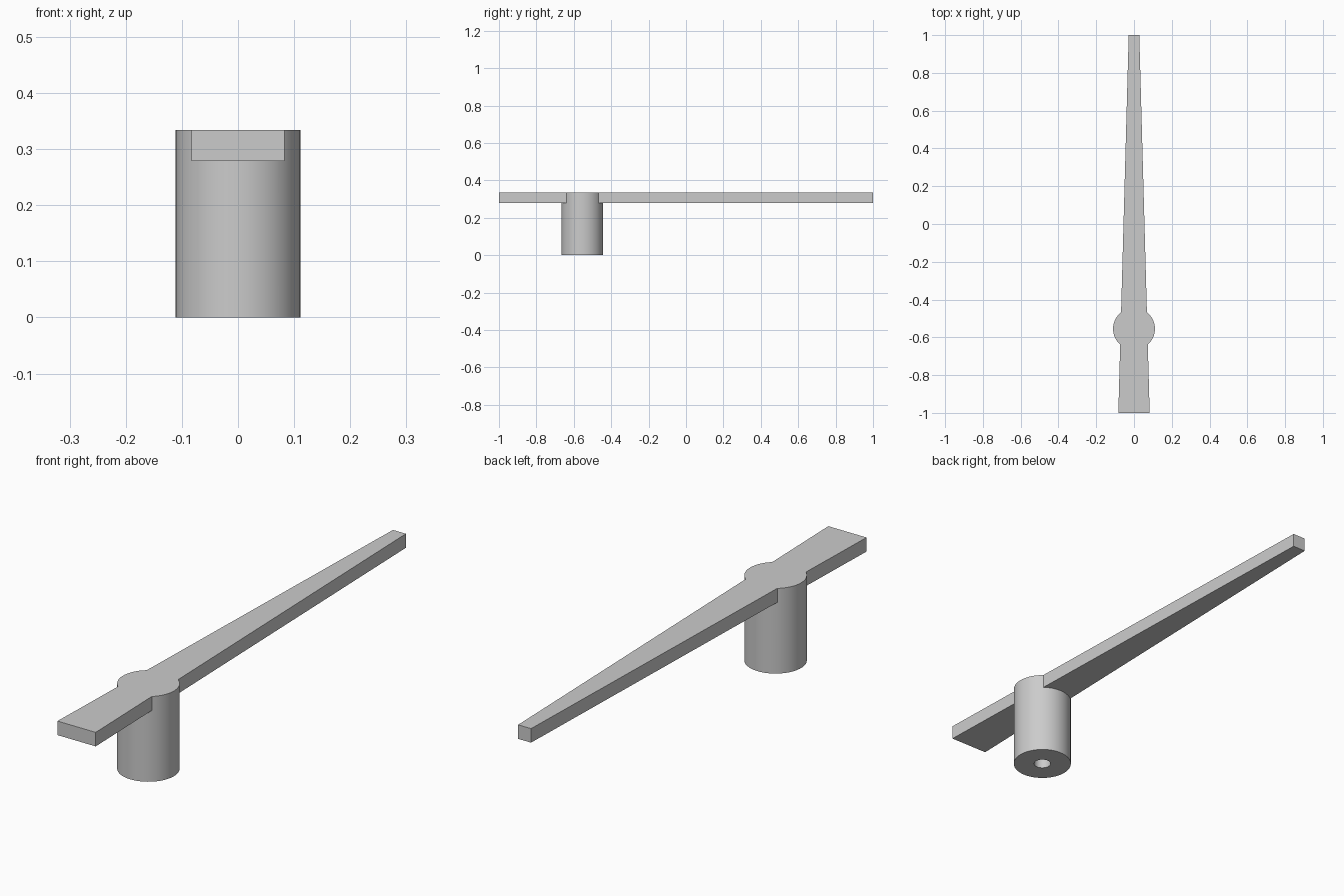
import bpy, bmesh, math
from mathutils import Vector

cube = bpy.data.objects.get("Cube")
if cube:
    bpy.data.objects.remove(cube, do_unlink=True)

HEIGHT, THICK = 0.334, 0.055
HUB_Y, HUB_R = -0.555, 0.111
BORE_R, BORE_TOP = 0.032, 0.279

grey = bpy.data.materials.new("plain grey")
grey.use_nodes = True
colour = (0.6, 0.6, 0.6, 1)
grey.diffuse_color = colour
grey.node_tree.nodes["Principled BSDF"].inputs["Base Color"].default_value = colour


def make_object(name, bm):
    bmesh.ops.remove_doubles(bm, verts=bm.verts, dist=1e-5)
    bmesh.ops.recalc_face_normals(bm, faces=bm.faces)
    mesh = bpy.data.meshes.new(name)
    bm.to_mesh(mesh)
    bm.free()
    mesh.materials.append(grey)
    obj = bpy.data.objects.new(name, mesh)
    bpy.context.collection.objects.link(obj)
    return obj


# Hub: lathed post with a blind bore in its underside
bm = bmesh.new()
profile = [(0, BORE_TOP), (BORE_R, BORE_TOP), (BORE_R, 0),
           (HUB_R, 0), (HUB_R, HEIGHT), (0, HEIGHT)]
verts = [bm.verts.new((r, HUB_Y, z)) for r, z in profile]
edges = [bm.edges.new(pair) for pair in zip(verts, verts[1:])]
bmesh.ops.spin(bm, geom=verts + edges, cent=(0, HUB_Y, 0), axis=(0, 0, 1),
               angle=math.tau, steps=64)
hub = make_object("pointer_with_hub", bm)

# Tapered pointer: wide tail at the front, narrow tip at the back
bm = bmesh.new()
outline = [(-0.083, -1), (0.083, -1), (0.028, 1), (-0.028, 1)]
base = bm.faces.new([bm.verts.new((x, y, HEIGHT - THICK)) for x, y in outline])
top = bmesh.ops.extrude_face_region(bm, geom=[base])["geom"]
bmesh.ops.translate(bm, vec=Vector((0, 0, THICK)),
                    verts=[v for v in top if isinstance(v, bmesh.types.BMVert)])
pointer = make_object("pointer_blade", bm)
pointer.hide_render = True

# Merge both into one flush solid
bpy.context.view_layer.objects.active = hub
hub.select_set(True)
union = hub.modifiers.new("join", "BOOLEAN")
union.operation = "UNION"
union.solver = "EXACT"
union.object = pointer
bpy.ops.object.modifier_apply(modifier=union.name)
bpy.data.objects.remove(pointer, do_unlink=True)
bpy.ops.object.shade_smooth_by_angle(angle=math.radians(30))
